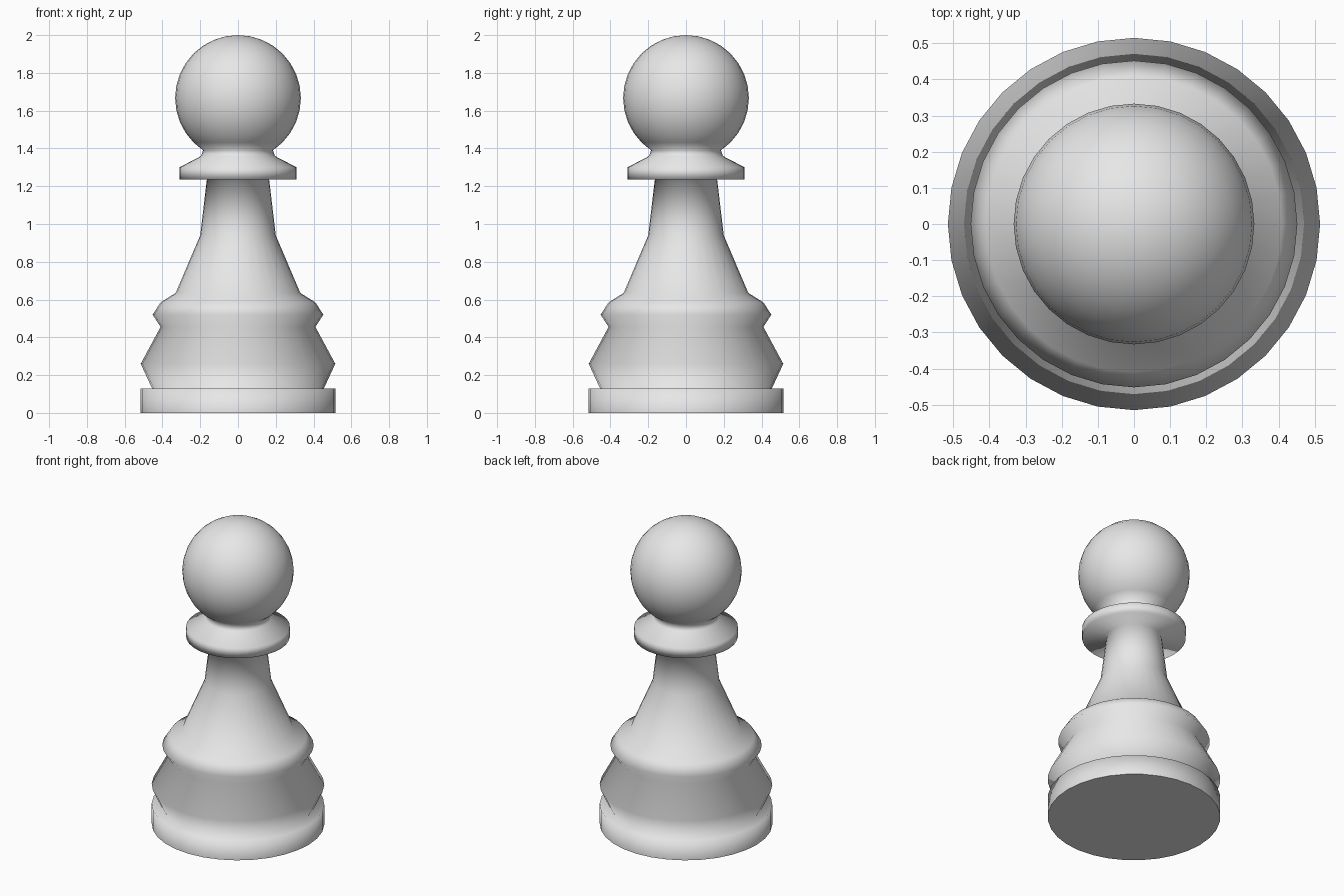
import bpy, bmesh, math

SEGMENTS = 32
HEAD_RADIUS, HEAD_Z = 0.333, 1.667

cube = bpy.data.objects.get("Cube")
if cube:
    bpy.data.objects.remove(cube, do_unlink=True)

# One pale grey material
grey = bpy.data.materials.new("pale_grey")
grey.use_nodes = True
colour = (0.8, 0.8, 0.8, 1.0)
grey.diffuse_color = colour
grey.node_tree.nodes["Principled BSDF"].inputs["Base Color"].default_value = colour

# Turned profile as (radius, height), from the bottom centre upward
foot = [(0, 0), (0.515, 0), (0.515, 0.13), (0.455, 0.13)]
belly = [(0.515, 0.26), (0.41, 0.455)]
ring = [(0.452, 0.52), (0.41, 0.585), (0.33, 0.635)]
stem = [(0.2, 0.94), (0.165, 1.235)]
collar = [(0.31, 1.235), (0.31, 1.30), (0.195, 1.36)]
step = 2 * math.pi / SEGMENTS
head = [(HEAD_RADIUS * math.sin(i * step), HEAD_Z - HEAD_RADIUS * math.cos(i * step))
        for i in range(3, SEGMENTS // 2)]
head.append((0, HEAD_Z + HEAD_RADIUS))
profile = foot + belly + ring + stem + collar + head

# Lathe the profile around the vertical axis
bm = bmesh.new()
verts = [bm.verts.new((r, 0, z)) for r, z in profile]
edges = [bm.edges.new(pair) for pair in zip(verts, verts[1:])]
bmesh.ops.spin(bm, geom=verts + edges, cent=(0, 0, 0), axis=(0, 0, 1),
               angle=2 * math.pi, steps=SEGMENTS, use_merge=True)
bmesh.ops.remove_doubles(bm, verts=bm.verts[:], dist=0.0005)
bmesh.ops.recalc_face_normals(bm, faces=bm.faces[:])

# Smooth turned surface, with a crisp rim around the flat underside
for face in bm.faces:
    face.smooth = True
for edge in bm.edges:
    on_floor = all(v.co.z < 0.001 for v in edge.verts)
    if on_floor and all(v.co.xy.length > 0.5 for v in edge.verts):
        edge.smooth = False

mesh = bpy.data.meshes.new("turned_pawn")
bm.to_mesh(mesh)
bm.free()
mesh.materials.append(grey)
pawn = bpy.data.objects.new("turned_pawn", mesh)
bpy.context.collection.objects.link(pawn)
